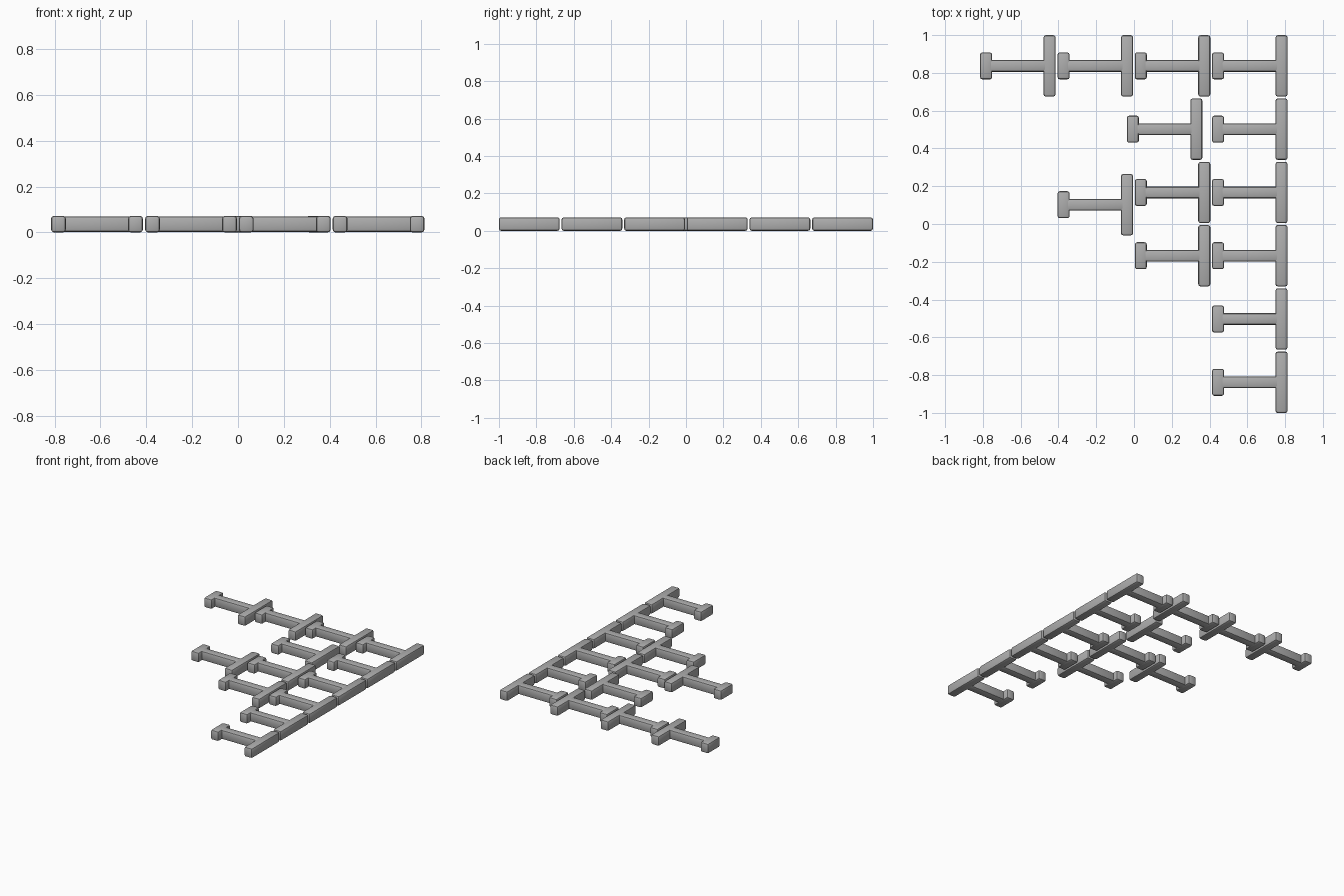
import bpy

if "Cube" in bpy.data.objects:
    bpy.data.objects.remove(bpy.data.objects["Cube"])

HEIGHT = 0.072
BAR_W = 0.064
PIECE_LEN = 0.40

grey = bpy.data.materials.new("mid grey")
grey.diffuse_color = (0.42, 0.42, 0.42, 1)
grey.use_nodes = True
grey.node_tree.nodes["Principled BSDF"].inputs["Base Color"].default_value = grey.diffuse_color


def block(name, x, y, sx, sy, sz):
    """Box with softened edges, centred at half height."""
    bpy.ops.mesh.primitive_cube_add(size=1, location=(x, y, HEIGHT / 2))
    ob = bpy.context.object
    ob.name = name
    ob.scale = (sx, sy, sz)
    bpy.ops.object.transform_apply(location=False, rotation=False, scale=True)
    ob.data.materials.append(grey)
    bevel = ob.modifiers.new("soft edges", 'BEVEL')
    bevel.width = 0.012
    bevel.segments = 2
    bpy.ops.object.modifier_apply(modifier=bevel.name)
    bpy.ops.object.shade_smooth_by_angle(angle=0.6)


def tee(x, y):
    """One piece: long crossbar on the right, stem, short end bar on the left."""
    foot_x = x - PIECE_LEN + BAR_W
    block("crossbar", x, y, BAR_W, 0.325, HEIGHT)
    block("stem", (x + foot_x) / 2, y, PIECE_LEN - BAR_W, 0.062, HEIGHT - 0.004)
    block("end_bar", foot_x, y, BAR_W, 0.143, HEIGHT)


# Full right column of six pieces
rows = [0.837 - 0.335 * i for i in range(6)]
for y in rows:
    tee(0.781, y)

# Back row
for x in (0.372, -0.037, -0.447):
    tee(x, rows[0])

# Inner pieces
for x, y in ((0.33, rows[1]), (0.372, rows[2]), (0.372, rows[3]), (-0.037, 0.102)):
    tee(x, y)
